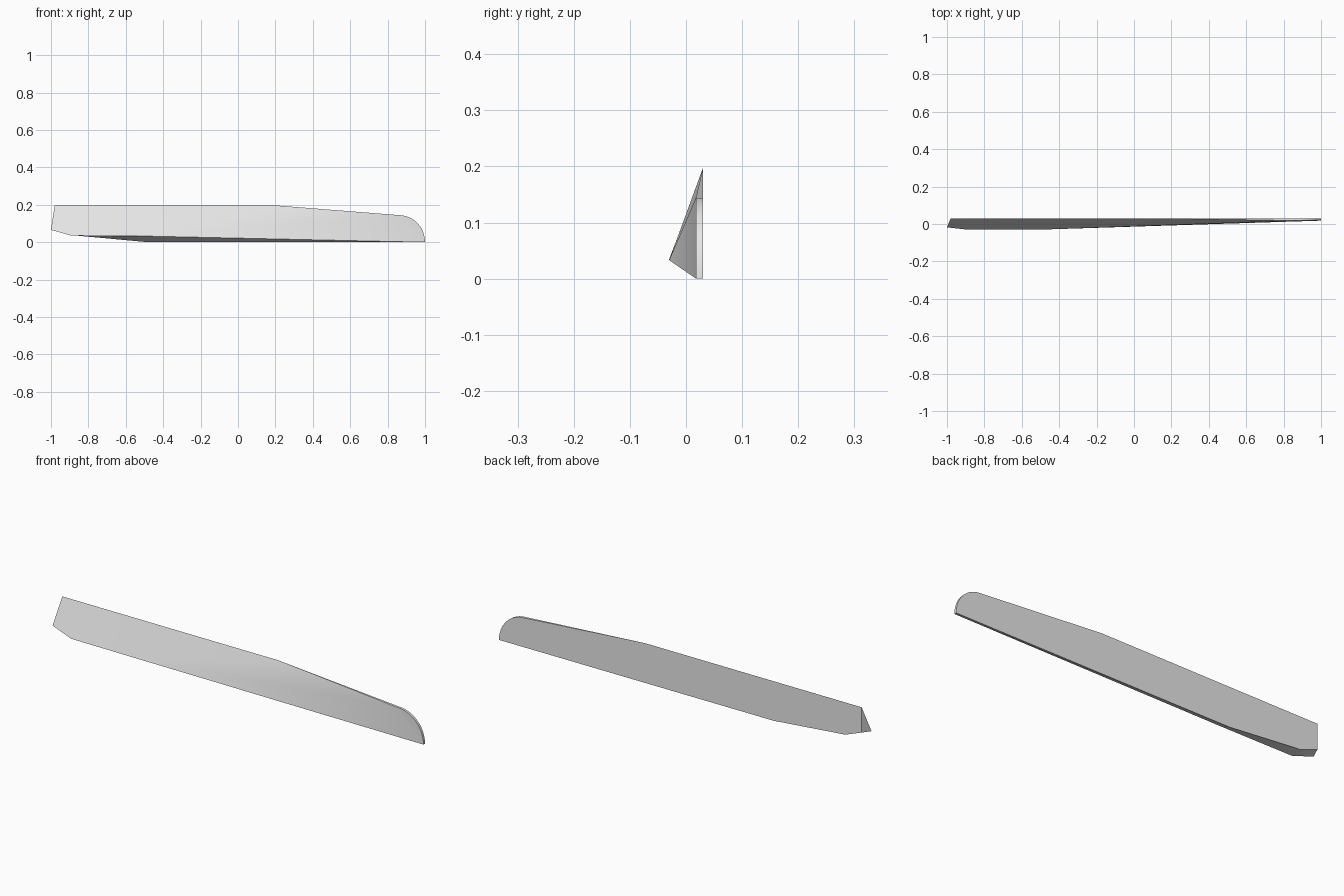
import bpy
import bmesh
from math import sin, cos, pi, radians

cube = bpy.data.objects.get("Cube")
if cube:
    bpy.data.objects.remove(cube, do_unlink=True)

BACK = 0.03      # flat back plane
RIM = 0.018      # front of the thin rounded tip
RIDGE = -0.03    # foremost lower edge
ARC_STEPS = 12

grey = bpy.data.materials.new("light_grey")
grey.use_nodes = True
colour = (0.8, 0.8, 0.8, 1.0)
grey.diffuse_color = colour
grey.node_tree.nodes["Principled BSDF"].inputs["Base Color"].default_value = colour

bm = bmesh.new()


def vert(x, y, z):
    return bm.verts.new((x, y, z))


def face(*corners):
    """Make a face, skipping corners shared by both outlines."""
    unique = list(dict.fromkeys(corners))
    if len(unique) > 2:
        bm.faces.new(unique)


# Sharp top edge, shared by front and back
top_end = vert(-0.98, BACK, 0.197)
top_bend = vert(0.2, BACK, 0.197)

# Rounded tip, front and back
angles = [pi / 2 * (1 - i / ARC_STEPS) for i in range(ARC_STEPS + 1)]
arc = [(0.86 + 0.14 * cos(a), 0.145 * sin(a)) for a in angles]
tip_front = [vert(x, RIM, z) for x, z in arc]
tip_back = [vert(x, BACK, z) for x, z in arc]

# Lower edge, running from the tip to the blunt end
low_front = [vert(-0.5, RIDGE, 0.033), vert(-0.89, RIDGE, 0.035),
             vert(-1, -0.018, 0.066)]
low_back = [vert(-0.5, BACK, 0.002), vert(-0.89, BACK, 0.038),
            vert(-0.98, BACK, 0.072)]

# Sloping front: flat panel, twisted transition and thin tip
ridge = low_front[0]
face(top_end, top_bend, *low_front)
face(top_bend, tip_front[0], ridge)
face(tip_front[0], tip_front[-1], ridge)
face(*tip_front)

# Flat back
face(top_end, top_bend, *tip_back, *low_back)

# Rim, underside and blunt end join the two outlines
front = [top_bend, *tip_front, *low_front, top_end]
back = [top_bend, *tip_back, *low_back, top_end]
for i in range(len(front) - 1):
    face(front[i], front[i + 1], back[i + 1], back[i])

bmesh.ops.recalc_face_normals(bm, faces=bm.faces)
mesh = bpy.data.meshes.new("wedge_panel")
bm.to_mesh(mesh)
bm.free()
mesh.materials.append(grey)

panel = bpy.data.objects.new("wedge_panel", mesh)
bpy.context.collection.objects.link(panel)
bpy.ops.object.select_all(action="DESELECT")
panel.select_set(True)
bpy.context.view_layer.objects.active = panel
bpy.ops.object.shade_smooth_by_angle(angle=radians(30))
